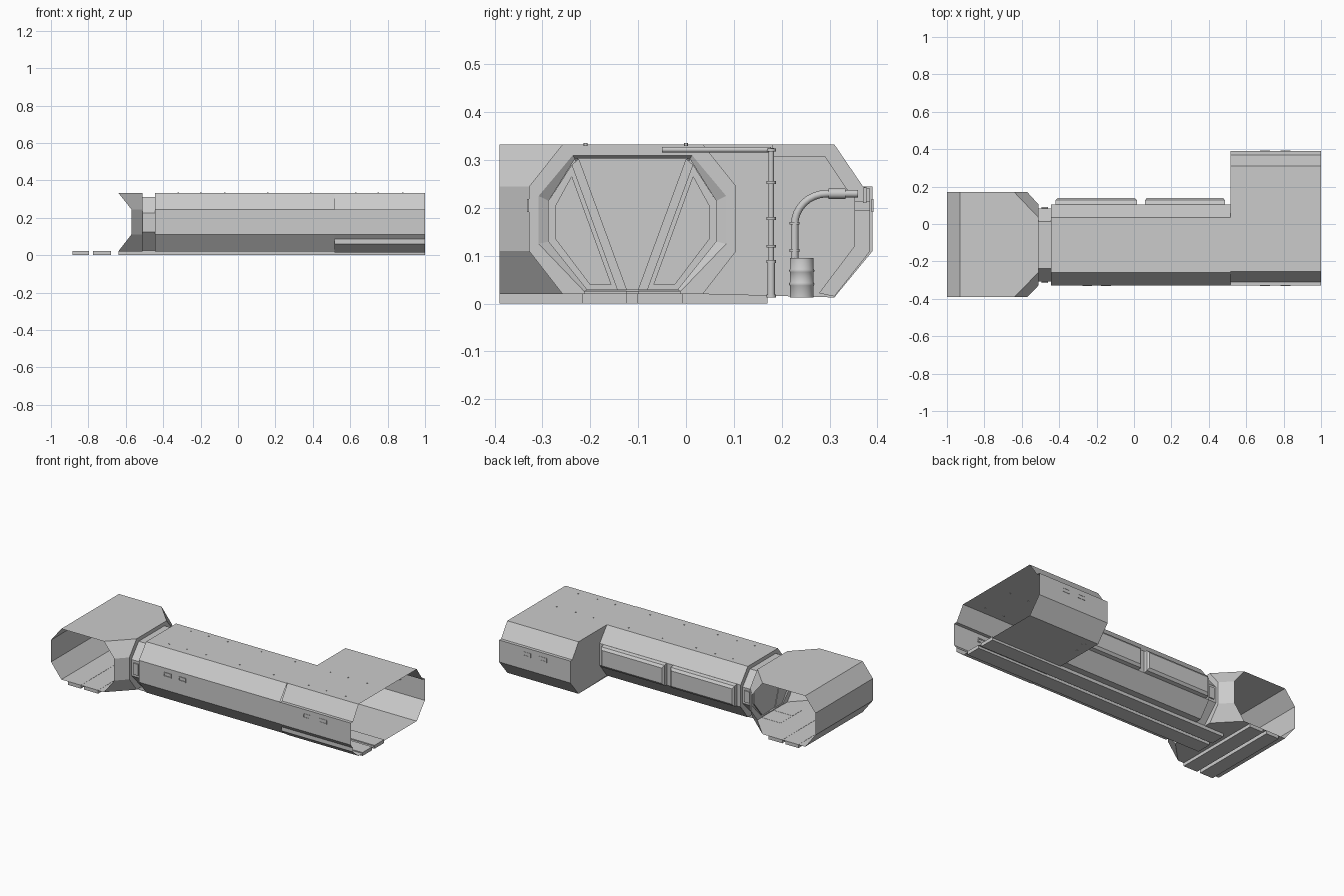
import bpy, bmesh, math
from mathutils import Vector

if "Cube" in bpy.data.objects:
    bpy.data.objects.remove(bpy.data.objects["Cube"])

CY = -0.112          # corridor axis in y
TX = -0.785          # cross tunnel axis in x
TY0, TY1 = -0.39, 0.17


def make(name, verts, faces, smooth=False):
    me = bpy.data.meshes.new(name)
    me.from_pydata([tuple(v) for v in verts], [], faces)
    bm = bmesh.new()
    bm.from_mesh(me)
    bmesh.ops.remove_doubles(bm, verts=bm.verts, dist=1e-5)
    bmesh.ops.recalc_face_normals(bm, faces=bm.faces)
    bm.to_mesh(me)
    bm.free()
    ob = bpy.data.objects.new(name, me)
    bpy.context.collection.objects.link(ob)
    if smooth:
        for p in me.polygons:
            p.use_smooth = len(p.vertices) == 4
    return ob


def loft(name, rings, closed=True, caps=False, smooth=False):
    n = len(rings[0])
    verts = [v for r in rings for v in r]
    faces = []
    for k in range(len(rings) - 1):
        for i in range(n if closed else n - 1):
            j = (i + 1) % n
            faces.append((k*n + i, k*n + j, (k+1)*n + j, (k+1)*n + i))
    if caps:
        faces += [tuple(range(n)), tuple(range((len(rings)-1)*n, len(rings)*n))]
    return make(name, verts, faces, smooth)


def at_x(x, prof):
    return [(x, y, z) for y, z in prof]


def prism(name, prof, x0, x1):
    return loft(name, [at_x(x0, prof), at_x(x1, prof)], caps=True)


def box(name, x0, x1, y0, y1, z0, z1):
    return prism(name, [(y0, z0), (y1, z0), (y1, z1), (y0, z1)], x0, x1)


def tube(name, path, radii, n=14):
    pts = [Vector(p) for p in path]
    rings = []
    for i, p in enumerate(pts):
        d = (pts[min(i+1, len(pts)-1)] - pts[max(i-1, 0)]).normalized()
        a = d.orthogonal().normalized() if abs(d.x) > 0.9 else Vector((1, 0, 0))
        b = d.cross(a).normalized()
        r = radii[i] if isinstance(radii, (list, tuple)) else radii
        rings.append([p + r*(math.cos(t)*a + math.sin(t)*b)
                      for t in [2*math.pi*k/n for k in range(n)]])
    return loft(name, rings, caps=True, smooth=True)


def octagon(top, side, bot, z):
    """Eight-sided section about the corridor axis; z = bottom, low, high, top."""
    half = [(bot, z[0]), (side, z[1]), (side, z[2]), (top, z[3])]
    return [(CY + a, b) for a, b in half] + [(CY - a, b) for a, b in reversed(half)]


# Main corridor and the stepped doorway collar at its end
hall = octagon(0.146, 0.216, 0.146, (0.02, 0.11, 0.245, 0.333))
collar = octagon(0.125, 0.196, 0.10, (0.025, 0.125, 0.225, 0.31))
opening = octagon(0.12, 0.175, 0.095, (0.03, 0.13, 0.215, 0.303))
loft("corridor_shell", [at_x(0.515, hall), at_x(-0.445, hall), at_x(-0.445, collar),
                        at_x(-0.51, collar), at_x(-0.51, hall)])
loft("doorway_lining", [at_x(-0.445, collar), at_x(-0.455, opening),
                        at_x(-0.50, opening), at_x(-0.51, collar)])

# Wide bay: walls step outward below the sloping roof edge
bay = [(-0.255, 0.015), (-0.31, 0.06), (-0.31, 0.085), (-0.33, 0.11), (-0.33, 0.245),
       (-0.31, 0.245), (-0.255, 0.333), (0.31, 0.333), (0.37, 0.245), (0.39, 0.245),
       (0.39, 0.11), (0.31, 0.013)]
loft("bay_shell", [at_x(0.515, bay), at_x(1.0, bay)])
wall = [(0.034, 0.333)] + bay[7:] + [(0.034, 0.02), (0.104, 0.11), (0.104, 0.245)]
make("bay_end_wall", at_x(0.515, wall), [tuple(range(len(wall)))])

# Raised rim on the bay end wall
rim_out = [(0.18, 0.333), (0.31, 0.333), (0.37, 0.245), (0.385, 0.24), (0.385, 0.11), (0.31, 0.015)]
rim_in = [(0.18, 0.308), (0.29, 0.308), (0.335, 0.24), (0.352, 0.225), (0.352, 0.12), (0.278, 0.022)]
loft("bay_rim", [at_x(0.515, rim_out), at_x(0.54, rim_out),
                 at_x(0.54, rim_in), at_x(0.515, rim_in)], closed=False)

# Cross tunnel (open on both ends and toward the corridor)
tun = [(-0.64, 0.02), (-0.93, 0.02), (-1.0, 0.11), (-1.0, 0.245), (-0.93, 0.333), (-0.64, 0.333)]
loft("tunnel_shell", [[(x, y, z) for x, z in tun] for y in (TY0, TY1)], closed=False)

# Splayed junction from the tunnel side to the corridor section
east = [(-0.64, 0.02), (-0.57, 0.11), (-0.57, 0.245), (-0.64, 0.333)]
mouth = [(x, TY1, z) for x, z in east] + [(x, TY0, z) for x, z in reversed(east)]
loft("junction_shell", [mouth, at_x(-0.51, hall)])

# Floor slabs with a central groove
for s, nm in ((-1, "front"), (1, "back")):
    y0, y1 = sorted((CY + s*0.011, CY + s*0.105))
    box("corridor_floor_" + nm, -0.64, 1.0, y0, y1, 0.0, 0.021)
box("tunnel_floor_west", -0.885, -0.797, TY0, TY1, 0.0, 0.021)
box("tunnel_floor_east", -0.775, -0.68, TY0, TY1, 0.0, 0.021)

# Door: V-shaped beams between a centre leaf and two side leaves
mid = [(CY - 0.02, 0.03), (CY + 0.02, 0.03), (CY + 0.115, 0.303), (CY - 0.115, 0.303)]
prism("door_centre_leaf", mid, -0.505, -0.495)
for s, nm in ((-1, "front"), (1, "back")):
    def side(pts):
        return [(CY + s*a, b) for a, b in pts]
    prism("door_beam_" + nm, side([(0.012, 0.03), (0.032, 0.03), (0.127, 0.29), (0.112, 0.303)]),
          -0.505, -0.478)
    prism("door_side_leaf_" + nm, side([(0.03, 0.03), (0.095, 0.03), (0.175, 0.13),
                                        (0.175, 0.215), (0.12, 0.303)]), -0.508, -0.50)
    tri_o = side([(0.032, 0.03), (0.095, 0.03), (0.175, 0.13), (0.175, 0.215), (0.127, 0.29)])
    tri_i = side([(0.045, 0.04), (0.088, 0.04), (0.16, 0.135), (0.16, 0.205), (0.127, 0.265)])
    loft("door_side_frame_" + nm, [at_x(-0.50, tri_o), at_x(-0.485, tri_o),
                                   at_x(-0.485, tri_i), at_x(-0.50, tri_i)])
    # Threshold block with bolts, and a clamp on the collar side
    y0, y1 = sorted((CY + s*0.012, CY + s*0.10))
    box("threshold_" + nm, -0.51, -0.44, y0, y1, 0.002, 0.026)
    for k in range(4):
        y = CY + s*(0.025 + 0.02*k)
        tube("threshold_bolt", [(-0.44, y, 0.008), (-0.435, y, 0.008)], 0.004, 8)
    y0, y1 = sorted((CY + s*0.19, CY + s*0.203))
    box("collar_clamp_" + nm, -0.495, -0.46, y0, y1, 0.14, 0.21)

# Raised back panels along the corridor
for x0, x1 in ((-0.42, 0.015), (0.058, 0.487)):
    loft("back_panel", [[(x, 0.103, z) for x, z in ((x0, .11), (x1, .11), (x1, .245), (x0, .245))],
                        [(x, 0.127, z) for x, z in ((x0, .115), (x1, .115), (x1, .24), (x0, .24))],
                        [(x, 0.138, z) for x, z in ((x0+.01, .13), (x1-.01, .13), (x1-.01, .225), (x0+.01, .225))]],
         caps=True)


# Small framed wall vents
def vent(x, y, out):
    def rect(yy, g):
        return [(x-.026+g, yy, .192+g), (x+.026-g, yy, .192+g), (x+.026-g, yy, .219-g), (x-.026+g, yy, .219-g)]
    loft("wall_vent", [rect(y, 0), rect(y + out, 0), rect(y + out, .006), rect(y, .006)])


for x in (-0.25, -0.15, 0.70, 0.81):
    vent(x, -0.328, -0.004)
for x in (0.70, 0.81):
    vent(x, 0.388, 0.004)

# Roof bolts
for x in (-0.32, -0.2, -0.07, 0.16, 0.39, 0.63, 0.75, 0.88):
    for y in (-0.21, 0.0):
        tube("roof_bolt", [(x, y, 0.33), (x, y, 0.336)], 0.004, 8)

# Standing pipe with collars and the overhead pipe it feeds
PX = 0.555
tube("standing_pipe", [(PX, 0.178, 0.013), (PX, 0.178, 0.325)], 0.006)
tube("pipe_sleeve", [(PX, 0.178, 0.013), (PX, 0.178, 0.088)], 0.008)
for z in (0.013, 0.085, 0.117, 0.175, 0.25, 0.318):
    tube("pipe_collar", [(PX, 0.178, z), (PX, 0.178, z + 0.006)], 0.01)
tube("overhead_pipe", [(PX, -0.05, 0.322), (PX, 0.178, 0.322)], 0.006)

# Barrel and its curved pipe to the side wall
BX = 0.56
tube("barrel", [(BX, .242, .013), (BX, .242, .038), (BX, .242, .041), (BX, .242, .044), (BX, .242, .066),
                (BX, .242, .069), (BX, .242, .072), (BX, .242, .095)],
     [.025, .025, .027, .025, .025, .027, .025, .025], 20)
bend = [(BX, 0.295 - 0.068*math.cos(t), 0.165 + 0.065*math.sin(t))
        for t in [math.pi/2*k/8 for k in range(9)]]
tube("barrel_pipe", [(BX, .227, .095)] + bend + [(BX, .36, .23)], 0.008)
tube("barrel_pipe_fitting", [(BX, .298, .23), (BX, .333, .23)], 0.011)
for z in (0.108, 0.165):
    tube("barrel_pipe_collar", [(BX, .227, z), (BX, .227, z + .006)], 0.011)

# Brackets on the bay side wall
box("bay_wall_bracket", 0.54, 0.56, 0.352, 0.385, 0.195, 0.215)
box("bay_wall_bracket_plate", 0.54, 0.57, 0.37, 0.377, 0.21, 0.243)
